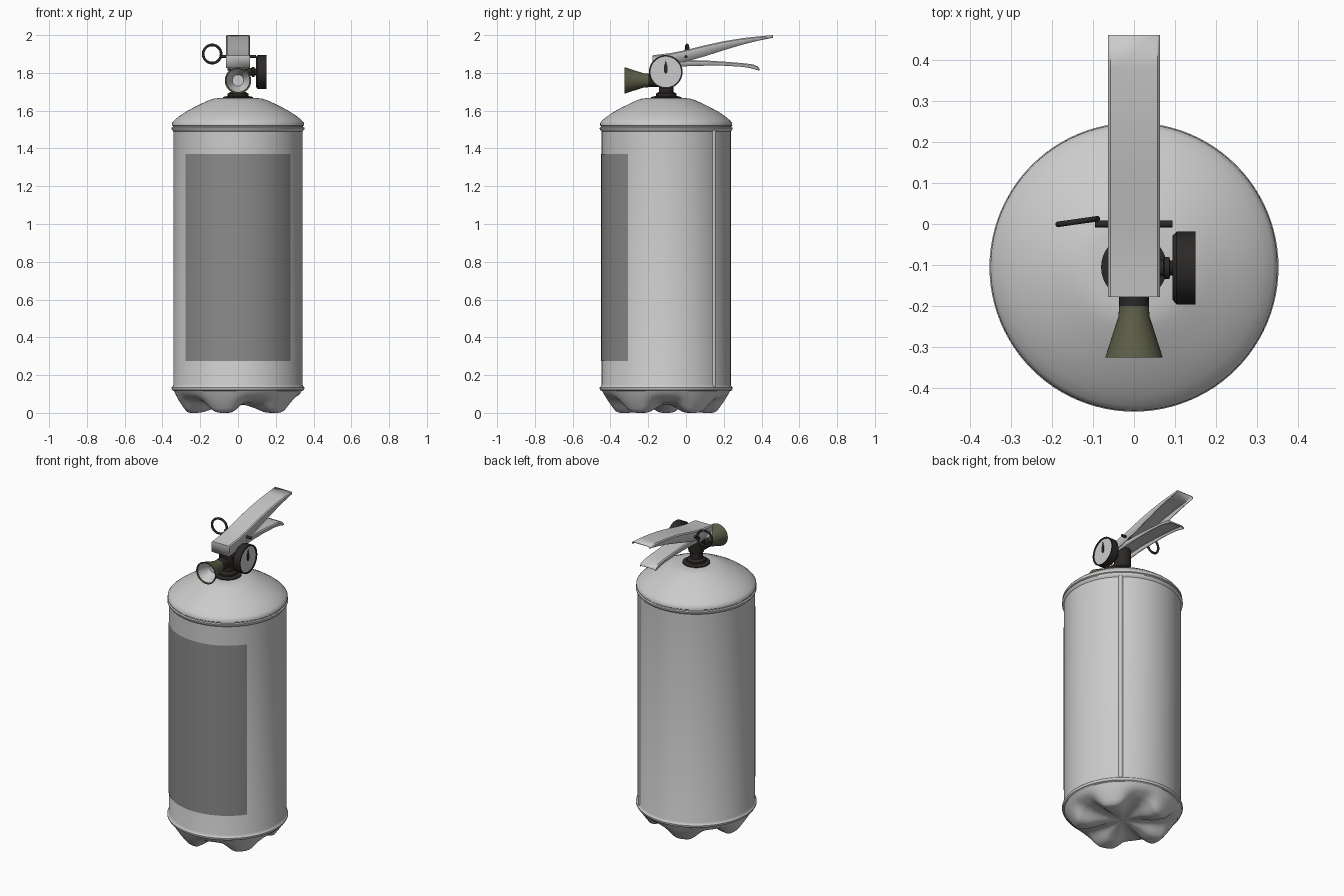
import bpy, bmesh, math
from mathutils import Matrix, Vector

if "Cube" in bpy.data.objects:
    bpy.data.objects.remove(bpy.data.objects["Cube"])

CY = -0.105  # tank axis in y


def material(name, c):
    m = bpy.data.materials.new(name)
    m.diffuse_color = (*c, 1)
    m.use_nodes = True
    m.node_tree.nodes["Principled BSDF"].inputs["Base Color"].default_value = m.diffuse_color
    return m


BLACK = material("black_plastic", (0.025, 0.022, 0.02))
OLIVE = material("horn_plastic", (0.11, 0.11, 0.065))
LABEL = material("label_grey", (0.26, 0.26, 0.26))


def finish(name, bm, mat=None, angle=35):
    bmesh.ops.remove_doubles(bm, verts=bm.verts, dist=1e-5)
    bmesh.ops.recalc_face_normals(bm, faces=bm.faces)
    me = bpy.data.meshes.new(name)
    bm.to_mesh(me)
    bm.free()
    ob = bpy.data.objects.new(name, me)
    bpy.context.collection.objects.link(ob)
    if mat:
        me.materials.append(mat)
    bpy.ops.object.select_all(action='DESELECT')
    ob.select_set(True)
    bpy.context.view_layer.objects.active = ob
    bpy.ops.object.shade_smooth_by_angle(angle=math.radians(angle))
    return ob


def lathe(name, profile, centre, axis='Z', mat=None, n=64):
    """Revolve (radius, height) points about an axis through centre."""
    bm = bmesh.new()
    vs = [bm.verts.new((r, 0, h)) for r, h in profile]
    es = [bm.edges.new(p) for p in zip(vs, vs[1:])]
    bmesh.ops.spin(bm, geom=vs + es, cent=(0, 0, 0), axis=(0, 0, 1),
                   angle=2 * math.pi, steps=n)
    rot = {'Z': Matrix(),
           'X': Matrix.Rotation(math.pi / 2, 4, 'Y'),
           '-Y': Matrix.Rotation(math.pi / 2, 4, 'X')}[axis]
    bm.transform(Matrix.Translation(centre) @ rot)
    return finish(name, bm, mat)


def interp(pts, r):
    for (r0, z0), (r1, z1) in zip(pts, pts[1:]):
        if r0 <= r <= r1:
            return z0 + (z1 - z0) * (r - r0) / (r1 - r0)
    return pts[-1][1]


def channel(name, top, low, hw, t, close_front=False):
    """Bent sheet lever: top strip with two side flanges; points are (y, z)."""
    bm = bmesh.new()
    rows = []
    for (y, z), (yl, zl) in zip(top, low):
        e = min(0.006, hw)
        rows.append([bm.verts.new(p) for p in (
            (-hw, yl, zl), (-hw, y, z - e), (-hw + e, y, z),
            (hw - e, y, z), (hw, y, z - e), (hw, yl, zl))])
    for a, b in zip(rows, rows[1:]):
        for i in range(5):
            bm.faces.new((a[i], a[i + 1], b[i + 1], b[i]))
    if close_front:
        bm.faces.new(rows[0])
    ob = finish(name, bm)
    s = ob.modifiers.new("thickness", 'SOLIDIFY')
    s.thickness = t
    s.offset = -1
    return ob


# Tank shell: rolled bands, straight wall, shoulder dome
lathe("tank", [
    (0.338, 0.115), (0.348, 0.12), (0.352, 0.128), (0.352, 0.134), (0.346, 0.14),
    (0.342, 0.15), (0.342, 1.49), (0.348, 1.497), (0.352, 1.503), (0.352, 1.509),
    (0.345, 1.513), (0.345, 1.518), (0.35, 1.522), (0.349, 1.535), (0.339, 1.548),
    (0.315, 1.568), (0.28, 1.592), (0.235, 1.617), (0.19, 1.639), (0.155, 1.655),
    (0.13, 1.663), (0.1, 1.667), (0, 1.667)], (0, CY, 0), n=96)

# Five-footed base blended between a foot profile and a valley profile
FOOT = [(0, 0.045), (0.06, 0.04), (0.13, 0.022), (0.18, 0.005), (0.21, 0),
        (0.255, 0), (0.275, 0.008), (0.31, 0.06), (0.335, 0.105), (0.343, 0.125)]
VALLEY = [(0, 0.045), (0.1, 0.045), (0.2, 0.053), (0.26, 0.065),
          (0.31, 0.085), (0.335, 0.108), (0.343, 0.125)]
bm = bmesh.new()
N = 100
rings = []
for k in range(1, 25):
    r = 0.343 * k / 24
    ring = []
    for i in range(N):
        a = 2 * math.pi * i / N
        w = 0.5 + 0.5 * math.cos(5 * (a - math.pi))
        w = w * w * (3 - 2 * w)
        z = w * interp(FOOT, r) + (1 - w) * interp(VALLEY, r)
        ring.append(bm.verts.new((r * math.cos(a), CY + r * math.sin(a), z)))
    rings.append(ring)
for a, b in zip(rings, rings[1:]):
    for i in range(N):
        j = (i + 1) % N
        bm.faces.new((a[i], a[j], b[j], b[i]))
tip = bm.verts.new((0, CY, 0.045))
for i in range(N):
    bm.faces.new((tip, rings[0][(i + 1) % N], rings[0][i]))
finish("footed_base", bm, angle=60)


def wall_patch(name, a0, a1, z0, z1, radius, steps, mat=None):
    """Strip wrapped on the tank wall; radius is a function of 0..1."""
    bm = bmesh.new()
    cols = []
    for i in range(steps + 1):
        t = i / steps
        a, r = math.radians(a0 + (a1 - a0) * t), radius(t)
        x, y = r * math.cos(a), CY + r * math.sin(a)
        cols.append((bm.verts.new((x, y, z0)), bm.verts.new((x, y, z1))))
    for p, q in zip(cols, cols[1:]):
        bm.faces.new((p[0], q[0], q[1], p[1]))
    ob = finish(name, bm, mat)
    # keep the outside facing outward
    f = ob.data.polygons[0]
    if f.normal.dot(f.center - Vector((0, CY, f.center.z))) < 0:
        ob.data.flip_normals()
    return ob


# Front label and welded side seam
wall_patch("label", 216, 324, 0.275, 1.37, lambda t: 0.3445, 40, LABEL)
wall_patch("weld_seam", 46, 50.5, 0.14, 1.5,
           lambda t: 0.341 + 0.009 * math.sin(math.pi * t), 8)

# Valve collar, neck and body
lathe("valve_neck", [(0.08, 1.66), (0.08, 1.672), (0.055, 1.678), (0.055, 1.69),
                     (0.038, 1.7), (0.038, 1.735), (0.045, 1.74), (0.05, 1.76),
                     (0.05, 1.86), (0, 1.86)], (0, CY, 0), mat=BLACK)

# Discharge horn with its black connector and grey mouth
lathe("horn_connector", [(0, 0), (0.036, 0), (0.036, 0.1), (0, 0.1)],
      (0, -0.1, 1.76), '-Y', BLACK, 40)
lathe("horn", [(0, 0), (0.036, 0), (0.038, 0.025), (0.07, 0.125), (0.063, 0.125),
               (0.06, 0.115)], (0, -0.2, 1.76), '-Y', OLIVE, 48)
lathe("horn_mouth", [(0.061, 0.118), (0.03, 0.045), (0, 0.045)],
      (0, -0.2, 1.76), '-Y', None, 48)

# Pressure gauge on the right: stem, case, dial, needle
GY, GZ = -0.107, 1.805
lathe("gauge_stem", [(0.02, 0.03), (0.02, 0.072), (0.027, 0.074), (0.027, 0.086),
                     (0.018, 0.088), (0.018, 0.1)], (0, GY, GZ), 'X', BLACK, 32)
lathe("gauge_case", [(0, 0.094), (0.078, 0.094), (0.089, 0.104), (0.089, 0.15),
                     (0.081, 0.15), (0.081, 0.144)], (0, GY, GZ), 'X', BLACK, 48)
lathe("gauge_dial", [(0.081, 0.145), (0, 0.145)], (0, GY, GZ), 'X', None, 48)
bm = bmesh.new()
pts = [(0, -0.012), (0.009, 0), (0.009, 0.03), (0, 0.062), (-0.009, 0.03), (-0.009, 0)]
f = bm.faces.new([bm.verts.new((0.146, GY + y, GZ + z)) for y, z in pts])
g = bmesh.ops.extrude_face_region(bm, geom=[f])
bmesh.ops.translate(bm, vec=(0.003, 0, 0),
                    verts=[v for v in g['geom'] if isinstance(v, bmesh.types.BMVert)])
finish("gauge_needle", bm, BLACK)

# Squeeze lever and carrying handle
channel("squeeze_lever",
        [(-0.178, 1.893), (-0.08, 1.905), (0, 1.921), (0.1, 1.946), (0.2, 1.968),
         (0.3, 1.984), (0.38, 1.993), (0.46, 2.0)],
        [(-0.178, 1.825), (-0.08, 1.84), (0, 1.86), (0.1, 1.888), (0.2, 1.92),
         (0.3, 1.95), (0.38, 1.97), (0.46, 1.986)], 0.063, 0.005, True)
channel("carry_handle",
        [(-0.17, 1.858), (0, 1.868), (0.1, 1.866), (0.2, 1.86), (0.3, 1.852),
         (0.355, 1.845), (0.38, 1.834), (0.39, 1.82)],
        [(-0.17, 1.82), (0, 1.835), (0.1, 1.838), (0.2, 1.838), (0.3, 1.832),
         (0.345, 1.824), (0.37, 1.817), (0.387, 1.812)], 0.056, 0.005, True)

# Safety pin and pull ring
lathe("safety_pin", [(0, -0.095), (0.008, -0.095), (0.008, 0.094), (0, 0.094)],
      (0, 0, 1.886), 'X', BLACK, 16)
bpy.ops.mesh.primitive_torus_add(
    major_radius=0.048, minor_radius=0.007, major_segments=40, minor_segments=10,
    location=(-0.137, 0.006, 1.9), rotation=(math.pi / 2, 0, math.radians(8)))
ring = bpy.context.object
ring.name = "pull_ring"
ring.data.materials.append(BLACK)
bpy.ops.object.shade_smooth()
